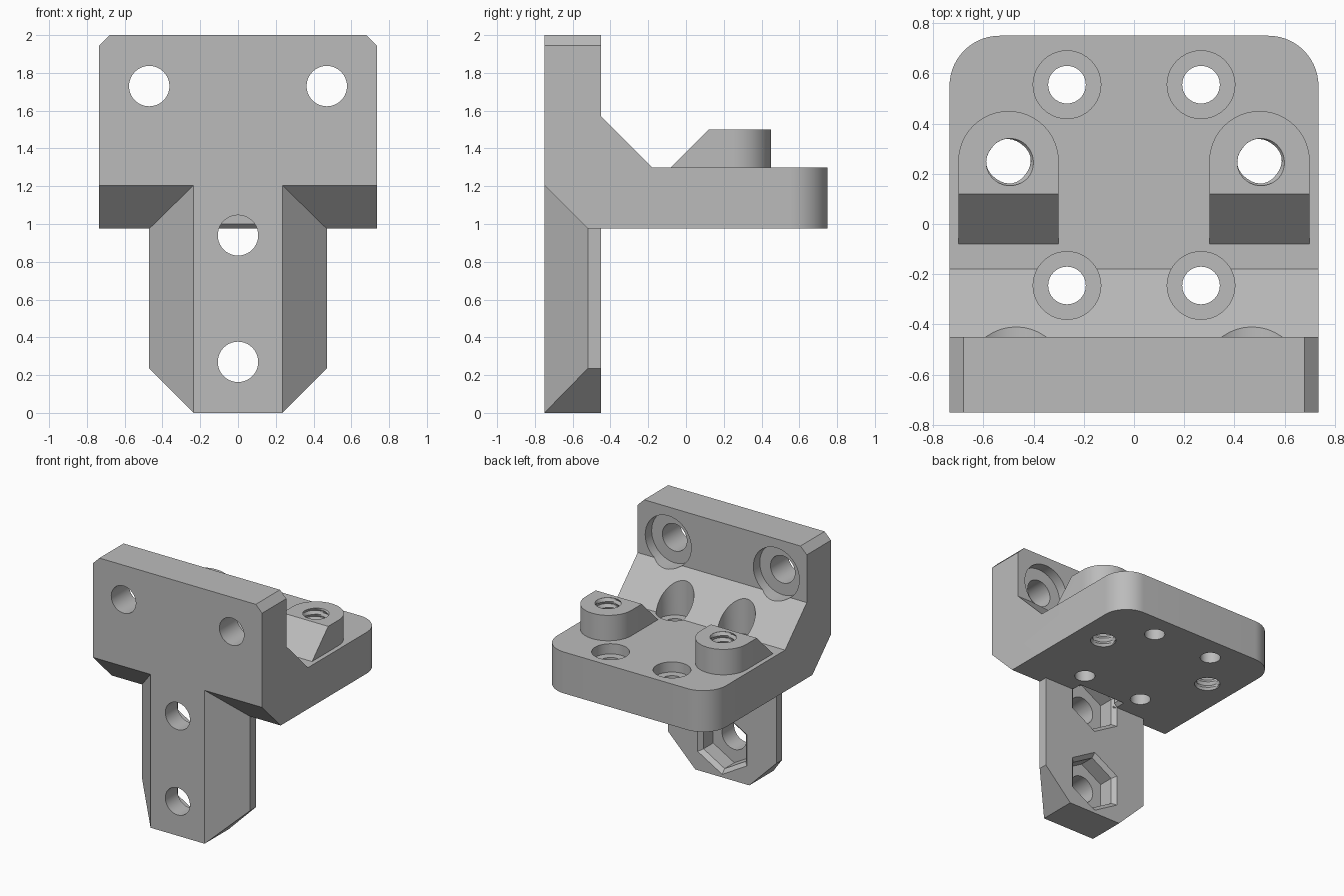
import bpy, bmesh
from math import pi, cos, sin, radians
from mathutils import Vector

if "Cube" in bpy.data.objects:
    bpy.data.objects.remove(bpy.data.objects["Cube"], do_unlink=True)

grey = bpy.data.materials.new("plain_grey")
grey.use_nodes = True
grey.diffuse_color = (0.5, 0.5, 0.5, 1)
grey.node_tree.nodes["Principled BSDF"].inputs["Base Color"].default_value = (0.5, 0.5, 0.5, 1)


def loft(name, rings, edit=None):
    """Closed solid through a list of equal-length point rings."""
    bm = bmesh.new()
    loops = [[bm.verts.new(p) for p in ring] for ring in rings]
    n = len(loops[0])
    for a, b in zip(loops, loops[1:]):
        for i in range(n):
            j = (i + 1) % n
            bm.faces.new((a[i], a[j], b[j], b[i]))
    bm.faces.new(loops[0])
    bm.faces.new(loops[-1])
    if edit:
        edit(bm)
    bmesh.ops.recalc_face_normals(bm, faces=bm.faces)
    mesh = bpy.data.meshes.new(name)
    bm.to_mesh(mesh)
    bm.free()
    mesh.materials.append(grey)
    ob = bpy.data.objects.new(name, mesh)
    bpy.context.collection.objects.link(ob)
    return ob


def slice_off(bm, point, normal):
    """Remove everything beyond a plane and close the cut."""
    geom = bm.verts[:] + bm.edges[:] + bm.faces[:]
    cut = bmesh.ops.bisect_plane(bm, geom=geom, plane_co=point, plane_no=normal, clear_outer=True)
    edges = [e for e in cut["geom_cut"] if isinstance(e, bmesh.types.BMEdge)]
    bmesh.ops.holes_fill(bm, edges=edges)


def combine(target, other, operation):
    mod = target.modifiers.new(other.name, "BOOLEAN")
    mod.operation = operation
    mod.solver = "EXACT"
    mod.object = other
    bpy.context.view_layer.objects.active = target
    bpy.ops.object.modifier_apply(modifier=mod.name)
    bpy.data.objects.remove(other, do_unlink=True)


def ring_y(x, y, z, r, n=40):
    step = 2 * pi / n
    return [(x + r * sin(i * step), y, z + r * cos(i * step)) for i in range(n)]


def ring_z(x, y, z, r, n=40):
    step = 2 * pi / n
    return [(x + r * cos(i * step), y + r * sin(i * step), z) for i in range(n)]


def rect(w, y0, y1, z):
    return [(-w, y0, z), (w, y0, z), (w, y1, z), (-w, y1, z)]


# Main block: upright and plate as one side profile
FRONT, BACK, INNER = -0.75, 0.75, -0.45
FLOOR, DECK = 0.975, 1.30
side = [(FRONT, 2), (INNER, 2), (INNER, 1.57), (-0.18, DECK),
        (BACK, DECK), (BACK, FLOOR), (-0.52, FLOOR), (FRONT, 1.205)]


def finish_block(bm):
    corners = [e for e in bm.edges
               if all(v.co.y > 0.74 for v in e.verts)
               and abs(e.verts[0].co.x - e.verts[1].co.x) < 0.01]
    bmesh.ops.bevel(bm, geom=corners, offset=0.2, segments=14, profile=0.5, affect="EDGES")
    for s in (-1, 1):
        slice_off(bm, Vector((s * 0.68, 0, 2)), Vector((s, 0, 1)))


bracket = loft("bracket", [[(x, y, z) for y, z in side] for x in (-0.735, 0.735)], finish_block)

# Stem with chamfered front edges and bottom corners
plan = [(-0.235, FRONT), (0.235, FRONT), (0.47, -0.52), (0.47, INNER), (-0.47, INNER), (-0.47, -0.52)]


def finish_stem(bm):
    for s in (-1, 1):
        slice_off(bm, Vector((s * 0.235, 0, 0)), Vector((s, 0, -1)))


combine(bracket, loft("stem", [[(x, y, z) for x, y in plan] for z in (0, 1.35)], finish_stem), "UNION")

# Raised bosses with a sloped front
for s in (-1, 1):
    arc = [(s * 0.5 + 0.2 * cos(pi * i / 24), 0.25 + 0.2 * sin(pi * i / 24)) for i in range(25)]
    foot = arc + [(s * 0.5 - 0.2, -0.08), (s * 0.5 + 0.2, -0.08)]
    boss = loft("boss", [[(x, y, z) for x, y in foot] for z in (1.2, 1.5)],
                lambda bm: slice_off(bm, Vector((0, -0.08, DECK)), Vector((0, -1, 1))))
    combine(bracket, boss, "UNION")


def cut(name, rings):
    combine(bracket, loft(name, rings), "DIFFERENCE")


def threaded_hole(x, y):
    n, pitch, rings = 32, 0.047, []
    for k in range(57):
        z = 0.9 + k * pitch / 4
        ring = []
        for i in range(n):
            phase = (z / pitch - i / n) % 1
            r = 0.085 + 0.018 * abs(2 * phase - 1)
            a = 2 * pi * i / n
            ring.append((x + r * cos(a), y + r * sin(a), z))
        rings.append(ring)
    cut("threaded_hole", rings)


for s in (-1, 1):
    # Upright bolt holes, counterbored from the back
    cut("upright_hole", [ring_y(s * 0.47, y, 1.73, 0.107) for y in (-0.8, -0.4)])
    cut("upright_bore", [ring_y(s * 0.47, y, 1.73, 0.2) for y in (-0.53, -0.2)])
    # Plate bolt holes, counterbored from above
    for y in (0.555, -0.245):
        cut("plate_hole", [ring_z(s * 0.267, y, z, 0.075) for z in (0.9, 1.4)])
        cut("plate_bore", [ring_z(s * 0.267, y, z, 0.135) for z in (1.22, 1.7)])
    threaded_hole(s * 0.5, 0.25)

# Stem bolt holes with hexagonal nut pockets behind
HEX = 0.212
for z, end in ((0.27, -0.4), (0.94, -0.39)):
    cut("stem_hole", [ring_y(0, y, z, 0.107) for y in (-0.8, -0.5)])
    cut("nut_pocket", [ring_y(0, y, z, HEX, 6) for y in (-0.6, end)])
    cut("pocket_lip", [ring_y(0, INNER - 0.03, z, HEX, 6), ring_y(0, INNER + 0.005, z, HEX + 0.04, 6)])

# Chamfer where the upper pocket opens through the plate underside
cut("notch_lip", [rect(0.21, -0.47, -0.364, FLOOR - 0.001), rect(0.184, -0.47, -0.39, 1.0)])

# Smooth the round walls, keep the edges crisp
bpy.ops.object.select_all(action="DESELECT")
bracket.select_set(True)
bpy.context.view_layer.objects.active = bracket
bpy.ops.object.shade_smooth_by_angle(angle=radians(30))
